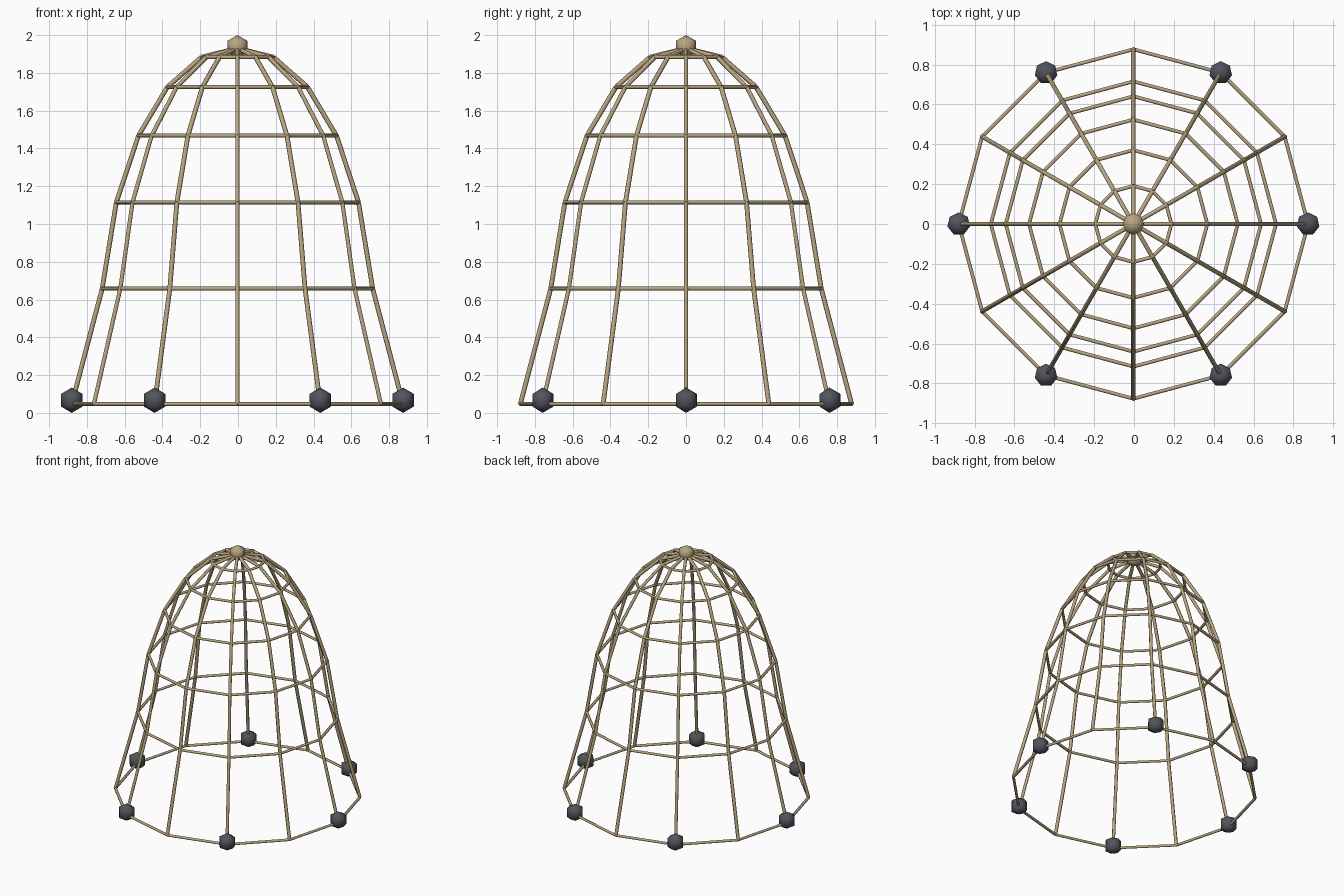
import bpy, bmesh, math
from mathutils import Vector, Matrix

if "Cube" in bpy.data.objects:
    bpy.data.objects.remove(bpy.data.objects["Cube"])

# Colours
def mat(name, col):
    m = bpy.data.materials.new(name)
    m.diffuse_color = (*col, 1)
    m.use_nodes = True
    m.node_tree.nodes["Principled BSDF"].inputs["Base Color"].default_value = m.diffuse_color
    return m

cord = mat("tan cord", (0.48, 0.38, 0.22))
lead = mat("dark grey weight", (0.085, 0.09, 0.11))

# Ring profile: radius, height
LEVELS = [(0.877, 0.047), (0.716, 0.658), (0.641, 1.115), (0.524, 1.468),
          (0.371, 1.725), (0.191, 1.883)]
N = 12
SHIFT = -0.003  # the odd-sided weights put the hub slightly off centre
APEX = Vector((SHIFT, 0, 1.93))

def pt(level, i):
    r, z = LEVELS[level]
    a = 2 * math.pi * i / N
    return Vector((r * math.cos(a) + SHIFT, r * math.sin(a), z))

def tube(bm, a, b, rad):
    d = b - a
    m = Matrix.Translation((a + b) / 2) @ d.to_track_quat('Z', 'Y').to_matrix().to_4x4()
    bmesh.ops.create_cone(bm, cap_ends=True, segments=6, radius1=rad,
                          radius2=rad, depth=d.length, matrix=m)

def finish(bm, name, material):
    # smooth shading on everything except the tube end caps
    for f in bm.faces:
        f.smooth = len(f.verts) < 6
    me = bpy.data.meshes.new(name)
    bm.to_mesh(me)
    bm.free()
    me.materials.append(material)
    ob = bpy.data.objects.new(name, me)
    bpy.context.collection.objects.link(ob)

def ball(name, centre, r, sides, material):
    bm = bmesh.new()
    bmesh.ops.create_uvsphere(bm, u_segments=sides, v_segments=3, radius=r,
                              matrix=Matrix.Translation(centre))
    finish(bm, name, material)

# Ribs from hem to apex
for i in range(N):
    bm = bmesh.new()
    path = [pt(k, i) for k in range(len(LEVELS))] + [APEX]
    for a, b in zip(path, path[1:]):
        tube(bm, a, b, 0.0125)
    finish(bm, f"rib_{i + 1}", cord)

# Horizontal rings
for k in range(len(LEVELS)):
    bm = bmesh.new()
    for i in range(N):
        tube(bm, pt(k, i), pt(k, i + 1), 0.0105)
    finish(bm, f"ring_{k + 1}", cord)

# Weights on every second rib, knob on top
for i in range(0, N, 2):
    p = pt(0, i)
    ball(f"weight_{i // 2 + 1}", Vector((p.x, p.y, 0.067)), 0.067, 7, lead)
ball("top_knob", Vector((SHIFT, 0, 1.938)), 0.062, 8, cord)
